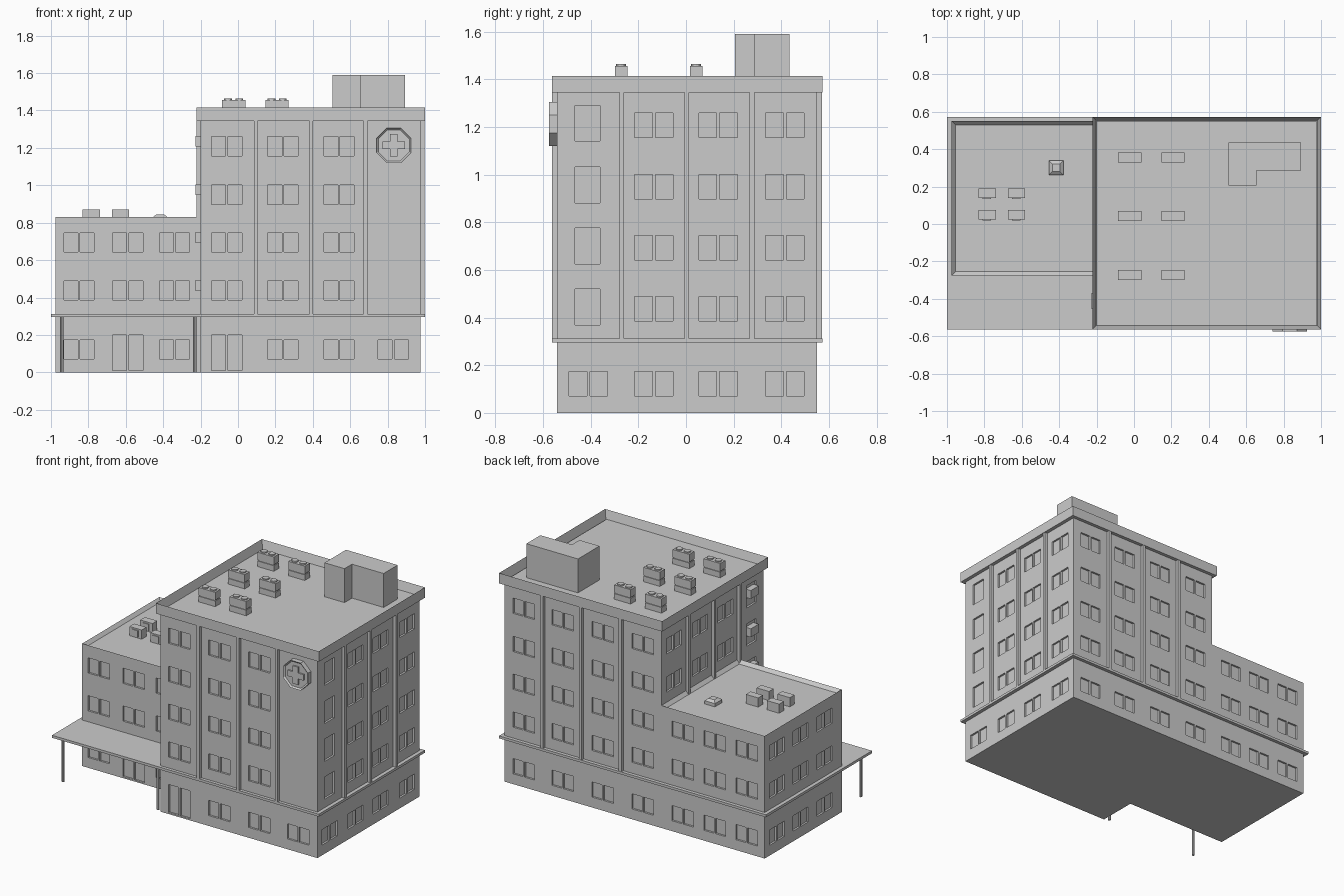
import bpy, bmesh, math
from mathutils import Matrix, Vector

if "Cube" in bpy.data.objects:
    bpy.data.objects.remove(bpy.data.objects["Cube"])


def finish(bm, name):
    bmesh.ops.recalc_face_normals(bm, faces=bm.faces)
    me = bpy.data.meshes.new(name)
    bm.to_mesh(me)
    bm.free()
    ob = bpy.data.objects.new(name, me)
    bpy.context.scene.collection.objects.link(ob)
    return ob


def box(bm, x0, x1, y0, y1, z0, z1):
    m = Matrix.Translation(((x0 + x1) / 2, (y0 + y1) / 2, (z0 + z1) / 2))
    m = m @ Matrix.Diagonal((x1 - x0, y1 - y0, z1 - z0, 1))
    return bmesh.ops.create_cube(bm, size=1, matrix=m)["verts"]


def cyl(bm, x, y, z0, z1, r, n):
    bmesh.ops.create_cone(bm, cap_ends=True, segments=n, radius1=r, radius2=r,
                          depth=z1 - z0, matrix=Matrix.Translation((x, y, (z0 + z1) / 2)))


def tray(name, dims, rim, drop):
    """Box whose top is sunk inside a parapet rim."""
    bm = bmesh.new()
    box(bm, *dims)
    bm.normal_update()
    top = max(bm.faces, key=lambda f: f.normal.z)
    bmesh.ops.inset_region(bm, faces=[top], thickness=rim, use_even_offset=True)
    bmesh.ops.translate(bm, verts=top.verts[:], vec=(0, 0, -drop))
    return finish(bm, name)


def on_wall(bm, wall, a0, a1, z0, z1, inner, outer):
    """Box on a wall (axis, plane, outward sign), spanning inner..outer from its plane."""
    axis, plane, s = wall
    d0, d1 = sorted((plane - s * inner, plane + s * outer))
    if axis == "x":
        return box(bm, d0, d1, a0, a1, z0, z1)
    return box(bm, a0, a1, d0, d1, z0, z1)


def pairs(bm, wall, centres, rows, h=0.103):
    for c in centres:
        for z in rows:
            for a in (c - 0.081, c + 0.006):
                on_wall(bm, wall, a, a + 0.075, z, z + h, 0.013, 0.01)


XL, XR, YF, YB, YW = -0.2, 0.975, -0.542, 0.55, -0.275
FRONT, BACK = ("y", YF, -1), ("y", YB, 1)
RIGHT, LEFT = ("x", XR, 1), ("x", XL, -1)
WING_FRONT, WING_LEFT = ("y", YW, -1), ("x", -0.975, -1)
BASE = [0.07]
ROWS = [0.386, 0.642, 0.898, 1.157]

# main masses
bm = bmesh.new()
box(bm, XL, XR, YF, YB, 0, 1.36)
tower = finish(bm, "tower_walls")
wing = tray("wing_walls", (-0.975, XL, YW, YB, 0, 0.83), 0.02, 0.022)
tray("tower_parapet", (-0.222, 1.0, -0.563, 0.573, 1.345, 1.415), 0.02, 0.065)

# storey band that widens into the entrance canopy
bm = bmesh.new()
box(bm, -1, 1, -0.563, 0.573, 0.295, 0.312)
finish(bm, "band_and_canopy")

# window and door recesses
bm = bmesh.new()
tx = [-0.06, 0.24, 0.54, 0.83]
ty = [-0.135, 0.135, 0.415]
wx = [-0.84, -0.6, -0.36]
wy = [-0.09, 0.165, 0.42]
pairs(bm, FRONT, tx[:3], ROWS)
pairs(bm, FRONT, tx[1:], BASE)
pairs(bm, FRONT, tx[:1], [0.01], 0.19)
pairs(bm, BACK, tx + wx[1:] + wx[:1], BASE)
pairs(bm, BACK, tx, ROWS)
pairs(bm, BACK, wx, ROWS[:2])
pairs(bm, RIGHT, [-0.41] + ty, BASE)
pairs(bm, RIGHT, ty, ROWS)
pairs(bm, LEFT, ty, ROWS[2:])
pairs(bm, WING_FRONT, [-0.85, -0.59, -0.34], ROWS[:2])
pairs(bm, WING_FRONT, [-0.85, -0.34], BASE)
pairs(bm, WING_FRONT, [-0.59], [0.01], 0.19)
pairs(bm, WING_LEFT, wy, BASE + ROWS[:2])
for z in ROWS:
    for w in (RIGHT, LEFT):
        on_wall(bm, w, -0.465, -0.362, z - 0.016, z + 0.134, 0.013, 0.01)
cutter = finish(bm, "recess_cutter")
cutter.hide_render = True
for ob in (tower, wing):
    mod = ob.modifiers.new("recesses", "BOOLEAN")
    mod.operation, mod.solver, mod.object = "DIFFERENCE", "EXACT", cutter
    bpy.context.view_layer.objects.active = ob
    bpy.ops.object.modifier_apply(modifier=mod.name)
bpy.data.objects.remove(cutter)

# vertical fins between bays
bm = bmesh.new()
for c in (0.095, 0.392, 0.682):
    for w in (FRONT, BACK):
        on_wall(bm, w, c - 0.01, c + 0.01, 0.305, 1.35, 0.005, 0.021)
for c in (-0.27, 0.003, 0.277):
    for w in (RIGHT, LEFT):
        on_wall(bm, w, c - 0.01, c + 0.01, 0.305, 1.35, 0.005, 0.021)
finish(bm, "facade_fins")

# window air conditioners on the left wall
bm = bmesh.new()
for z in ROWS:
    on_wall(bm, LEFT, -0.455, -0.37, z + 0.05, z + 0.107, 0.013, 0.027)
finish(bm, "window_coolers")

# canopy posts
bm = bmesh.new()
for x in (-0.943, -0.232):
    cyl(bm, x, -0.525, 0, 0.3, 0.009, 8)
finish(bm, "canopy_posts")

# octagonal sign with a raised plus
bm = bmesh.new()
r = 0.093 / math.cos(math.pi / 8)
rot = Matrix.Rotation(math.pi / 2, 4, "X") @ Matrix.Rotation(math.pi / 8, 4, "Z")
bmesh.ops.create_cone(bm, cap_ends=True, segments=8, radius1=r, radius2=r, depth=0.035,
                      matrix=Matrix.Translation((0.833, -0.5575, 1.213)) @ rot)
bm.normal_update()
face = min(bm.faces, key=lambda f: f.normal.y)
bmesh.ops.inset_region(bm, faces=[face], thickness=0.01, use_even_offset=True)
bmesh.ops.translate(bm, verts=face.verts[:], vec=(0, 0.01, 0))
finish(bm, "wall_sign")
bm = bmesh.new()
a, b = 0.02, 0.06
plan = [(a, a), (a, b), (-a, b), (-a, a), (-b, a), (-b, -a),
        (-a, -a), (-a, -b), (a, -b), (a, -a), (b, -a), (b, a)]
f = bm.faces.new([bm.verts.new((0.833 + x, -0.56, 1.213 + z)) for x, z in plan])
ext = bmesh.ops.extrude_face_region(bm, geom=[f])["geom"]
bmesh.ops.translate(bm, verts=[v for v in ext if isinstance(v, bmesh.types.BMVert)],
                    vec=(0, -0.015, 0))
finish(bm, "sign_plus")

# L-shaped rooftop plant room
bm = bmesh.new()
plan = [(0.505, 0.205), (0.655, 0.205), (0.655, 0.285), (0.892, 0.285), (0.892, 0.435), (0.505, 0.435)]
f = bm.faces.new([bm.verts.new((x, y, 1.345)) for x, y in plan])
ext = bmesh.ops.extrude_face_region(bm, geom=[f])["geom"]
bmesh.ops.translate(bm, verts=[v for v in ext if isinstance(v, bmesh.types.BMVert)],
                    vec=(0, 0, 0.245))
finish(bm, "plant_room")

# tower rooftop coolers: two stacked casings with twin fans
bm = bmesh.new()
for x in (-0.023, 0.209):
    for y in (0.355, 0.043, -0.272):
        for z0, z1, g in ((1.345, 1.398, 0), (1.398, 1.404, 0.005), (1.404, 1.457, 0)):
            box(bm, x - 0.062 + g, x + 0.062 - g, y - 0.027 + g, y + 0.027 - g, z0, z1)
        for dx in (-0.03, 0.03):
            cyl(bm, x + dx, y, 1.455, 1.465, 0.021, 12)
finish(bm, "tower_coolers")

# wing rooftop coolers with front lip
bm = bmesh.new()
for x in (-0.785, -0.628):
    for y in (0.165, 0.05):
        box(bm, x - 0.046, x + 0.046, y - 0.025, y + 0.025, 0.805, 0.87)
        box(bm, x - 0.025, x + 0.02, y - 0.031, y - 0.024, 0.815, 0.86)
finish(bm, "wing_coolers")

# bevelled roof hatch
bm = bmesh.new()
vs = box(bm, -0.455, -0.377, 0.262, 0.34, 0.805, 0.83)
bm.normal_update()
top = max(bm.faces, key=lambda f: f.normal.z)
bmesh.ops.inset_region(bm, faces=[top], thickness=0.018, use_even_offset=True)
bmesh.ops.translate(bm, verts=top.verts[:], vec=(0, 0, 0.014))
finish(bm, "roof_hatch")
